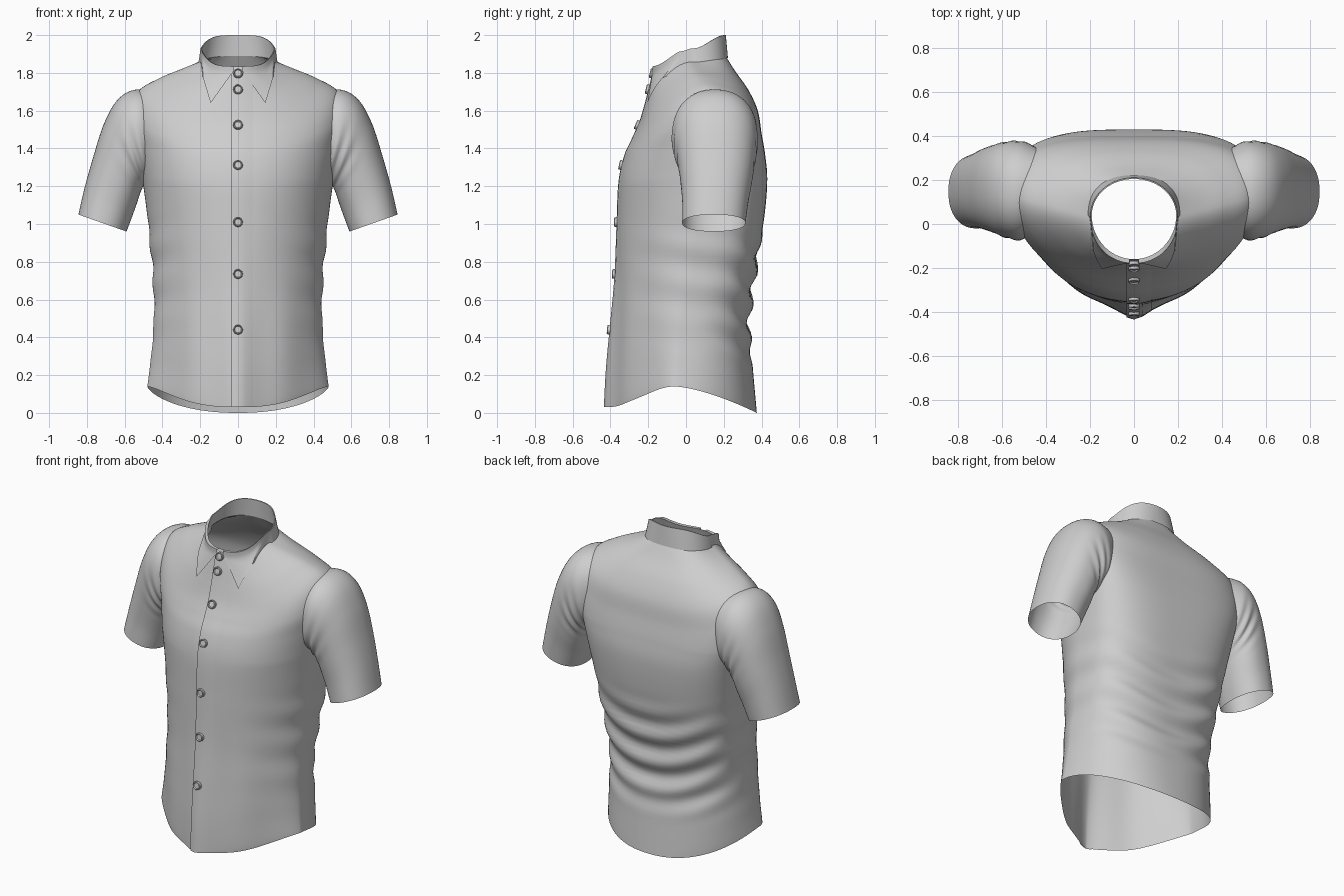
import bpy, bmesh, math
from mathutils import Vector

cube = bpy.data.objects.get("Cube")
if cube:
    bpy.data.objects.remove(cube, do_unlink=True)

cloth = bpy.data.materials.new("light_grey_cloth")
cloth.use_nodes = True
grey = (0.62, 0.62, 0.62, 1)
cloth.diffuse_color = grey
cloth.node_tree.nodes["Principled BSDF"].inputs["Base Color"].default_value = grey


# ---- helpers ----
def spline(keys, v):
    """Smooth interpolation through a list of key rows."""
    last = len(keys) - 1
    v = min(max(v, 0), last)
    i = min(int(v), last - 1)
    t = v - i
    rows = [keys[min(max(i + k, 0), last)] for k in (-1, 0, 1, 2)]
    return [b + t / 2 * (c - a + t * (2 * a - 5 * b + 4 * c - d + t * (3 * (b - c) + d - a)))
            for a, b, c, d in zip(*rows)]


def power(value, exponent):
    return math.copysign(abs(value) ** exponent, value)


def smooth(t):
    t = min(max(t, 0), 1)
    return t * t * (3 - 2 * t)


def loft(name, rows, closed=True):
    """Skin a grid of points, one row after another."""
    bm = bmesh.new()
    grid = [[bm.verts.new(p) for p in row] for row in rows]
    for a, b in zip(grid, grid[1:]):
        n = len(a)
        for i in range(n if closed else n - 1):
            j = (i + 1) % n
            bm.faces.new((a[i], a[j], b[j], b[i]))
    bmesh.ops.remove_doubles(bm, verts=bm.verts, dist=0.0002)
    bmesh.ops.recalc_face_normals(bm, faces=bm.faces)
    mesh = bpy.data.meshes.new(name)
    bm.to_mesh(mesh)
    bm.free()
    mesh.materials.append(cloth)
    mesh.shade_smooth()
    mesh.set_sharp_from_angle(angle=math.radians(40))
    obj = bpy.data.objects.new(name, mesh)
    bpy.context.collection.objects.link(obj)
    return obj


# ---- body: half width, side y, side z, front y, front z, back y, back z ----
BODY = [
    (.2, .04, 1.86, -.17, 1.8, .21, 1.89),
    (.3, .06, 1.82, -.19, 1.72, .26, 1.81),
    (.42, .09, 1.77, -.21, 1.64, .33, 1.71),
    (.53, .12, 1.7, -.24, 1.54, .38, 1.6),
    (.56, .14, 1.58, -.28, 1.45, .4, 1.48),
    (.54, .15, 1.42, -.32, 1.36, .42, 1.36),
    (.51, .13, 1.26, -.35, 1.22, .43, 1.22),
    (.475, .08, 1, -.36, 1, .41, 1),
    (.45, .03, .72, -.37, .7, .36, .7),
    (.445, -.02, .5, -.39, .45, .335, .45),
    (.46, -.04, .3, -.41, .22, .355, .22),
    (.48, -.06, .14, -.42, .03, .375, 0),
]
HEM = len(BODY) - 1


def front_power(v):
    return 2.1 - .15 * max(0, v - 6)


def body_point(v, c, s):
    """Point on the body at ring v; c and s are cosine and sine, s > 0 is the front."""
    hw, ys, zs, yf, zf, yb, zb = spline(BODY, v)
    n = front_power(v) if s > 0 else 3.4 - .2 * abs(v - 5)
    depth = abs(s) ** (2 / n)
    x = hw * power(c, 2 / n)
    if s > 0:
        y, z = ys + (yf - ys) * depth, zs + (zf - zs) * smooth(depth)
        # hanging drape below the chest
        y -= .007 * smooth((1 - z) / .7) * math.cos(24 * x) * depth
    else:
        y, z = ys + (yb - ys) * depth, zs + (zb - zs) * depth ** 1.5
        # sagging folds over the lower back
        window = smooth((z - .2) / .25) * smooth((1.05 - z) / .3)
        y += .015 * window * math.sin(36 * (z - .8 * x * x) + 2 * x) * depth
    x += .008 * smooth((1.1 - z) / .3) * smooth(z - .1) * math.sin(30 * z + 5 * y) * power(c, 3)
    return Vector((x, y, z))


def front_point(v, x):
    ratio = max(-1, min(1, x / spline(BODY, v)[0]))
    c = power(ratio, front_power(v) / 2)
    return body_point(v, c, math.sqrt(max(0, 1 - c * c)) + 1e-9)


def front_ring(x, z):
    """Ring number where the front reaches height z at the given x."""
    low, high = 0, HEM
    for _ in range(30):
        mid = (low + high) / 2
        if front_point(mid, x).z > z:
            low = mid
        else:
            high = mid
    return low


STEPS = 128
circle = [(math.cos(a), math.sin(a)) for a in (math.tau * i / STEPS for i in range(STEPS))]
loft("shirt_body", [[body_point(i / 10, c, s) for c, s in circle] for i in range(HEM * 10 + 1)])

# ---- button placket with a raised edge on one side ----
strip = [(-.035, .001), (-.034, .008), (0, .008), (.04, .006), (.08, .001)]
loft("front_placket",
     [[front_point(i / 8, x) - Vector((0, lift, 0)) for x, lift in strip]
      for i in range(HEM * 8 + 1)], closed=False)

# ---- sleeves: top x, top z, underside x, underside z, front y, back y ----
SLEEVE = [
    (.44, 1.7, .42, 1.32, -.02, .34),
    (.55, 1.71, .46, 1.25, -.07, .375),
    (.64, 1.655, .495, 1.21, -.065, .375),
    (.71, 1.53, .515, 1.17, -.045, .365),
    (.765, 1.36, .535, 1.11, -.03, .35),
    (.81, 1.2, .56, 1.04, -.02, .33),
    (.845, 1.05, .59, .96, -.02, .315),
]


def sleeve_point(v, c, s, side):
    tx, tz, ux, uz, yf, yb = spline(SLEEVE, v)
    k = power(c, .9)
    # creases gathered around the armpit
    crease = 1 + .035 * smooth(1 - abs(v - 2) / 2) * smooth(.5 - c) * math.sin(7 * v + 2 * s)
    x = (tx + ux) / 2 + (tx - ux) / 2 * k
    z = (tz + uz) / 2 + (tz - uz) / 2 * k
    y = (yf + yb) / 2 + (yb - yf) / 2 * power(s, .9) * crease
    return Vector((side * x, y, z))


for side, label in ((1, "left"), (-1, "right")):
    loft(label + "_sleeve",
         [[sleeve_point(i / 8, c, s, side) for c, s in circle[::2]]
          for i in range((len(SLEEVE) - 1) * 8 + 1)])


# ---- collar ----
def collar_top(c, s, grow=0):
    """Upper rim of the collar, low at the throat and high at the nape."""
    y = .04 - .2 * s if s > 0 else .04 - .165 * s
    z = 1.93 - .095 * smooth(s) if s > 0 else 1.93 + .07 * smooth(-s)
    return Vector(((.192 + grow) * c, y - grow * s, z))


# inner stand joins the neckline to the rim
loft("collar_stand",
     [[body_point(0, c, s).lerp(collar_top(c, s), t / 4) for c, s in circle] for t in range(5)])


def leaf_edge(w):
    """Lower edge of the folded collar from the shoulder to the tip to the throat."""
    start, tip, throat = Vector((.208, 0, 1.85)), Vector((.145, 0, 1.64)), Vector((.02, 0, 1.815))
    split = .55
    p = start.lerp(tip, w / split) if w < split else tip.lerp(throat, (w - split) / (1 - split))
    y = front_point(front_ring(p.x, p.z), p.x).y - .01
    p.y = y + (.04 - y) * (1 - smooth(w / .2))
    return p


def collar_column(t, side):
    """Column of the fold; t runs from -1 at the nape through 0 to 1 at the throat."""
    angle = math.radians(84 if t > 0 else 90) * t
    c, s = math.cos(angle), math.sin(angle)
    top = collar_top(c, s, .006)
    if t > 0:
        low = leaf_edge(t)
    else:
        low = body_point(0, c, s) + Vector((.01 * c, -.012 * s, -.01))
    column = [collar_top(c, s)]
    for k in range(9):
        p = top.lerp(low, k / 8)
        if t > .15:
            p.y = min(p.y, front_point(front_ring(p.x, p.z), p.x).y - .009)
        p.x *= side
        column.append(p)
    column[0].x *= side
    return column


for side, label in ((1, "left"), (-1, "right")):
    loft(label + "_collar_leaf", [collar_column(i / 20, side) for i in range(-20, 21)], closed=False)

# ---- buttons: dished discs with a raised rim ----
PROFILE = [(.026, -.004), (.025, .011), (.021, .014), (.017, .008), (.0001, .008)]
for number, height in enumerate((1.795, 1.71, 1.52, 1.31, 1.01, .735, .44), 1):
    v = front_ring(0, height)
    spot = front_point(v, 0)
    down = (front_point(v + .1, 0) - spot).normalized()
    across = Vector((1, 0, 0))
    out = across.cross(down).normalized()
    if out.y > 0:
        out.negate()
    spot += out * .007
    loft("button_%d" % number,
         [[spot + r * (c * across + s * down) + h * out for c, s in circle[::8]] for r, h in PROFILE])
